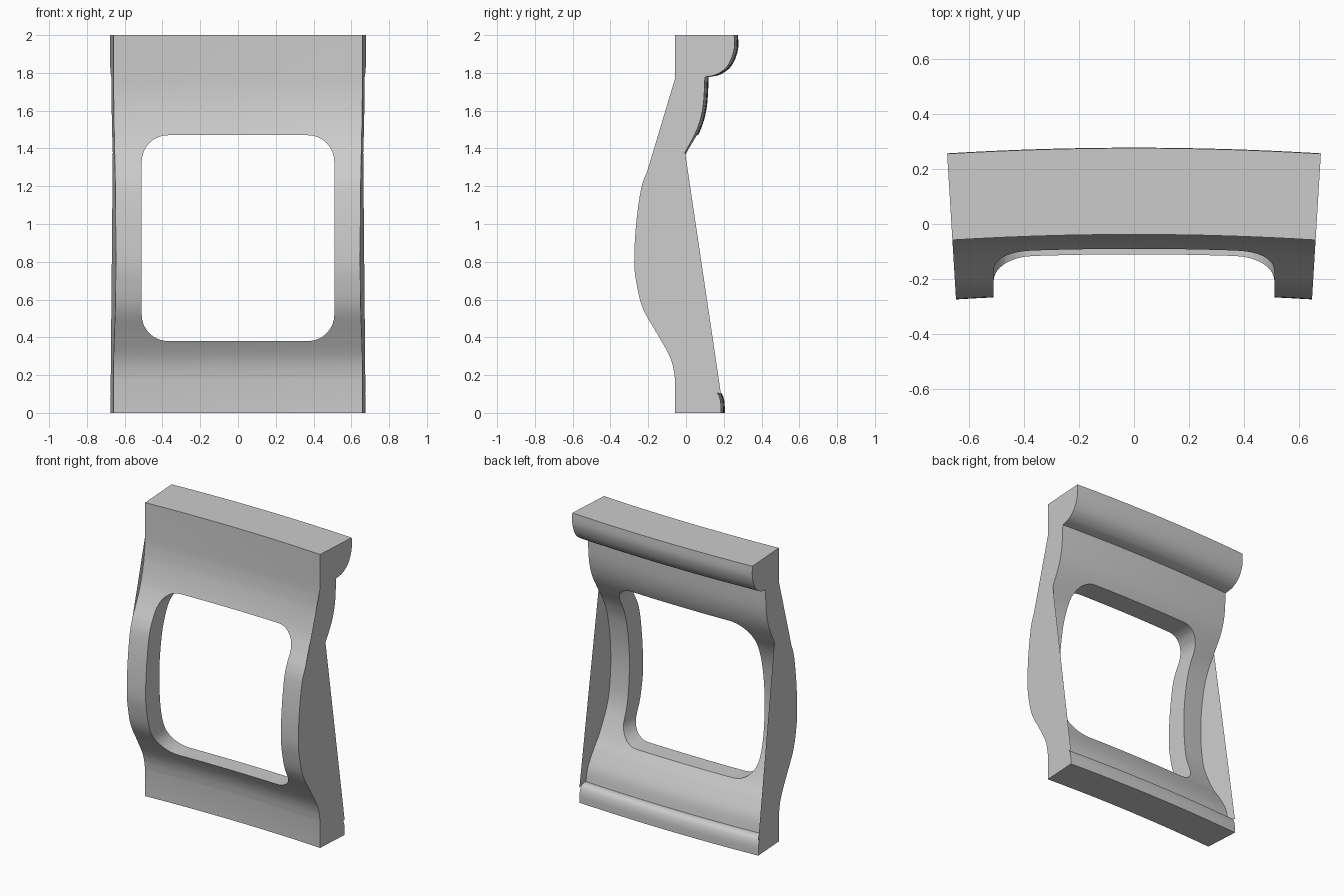
import bpy, bmesh, math
from mathutils import Vector

if "Cube" in bpy.data.objects:
    bpy.data.objects.remove(bpy.data.objects["Cube"])

AXIS_Y = -10.9                        # centre of the gentle plan curve
HALF = math.atan(0.66 / 10.845)       # half of the swept angle
SEGS = 16


def spline(pts, n=5):
    """Catmull-Rom curve through 2D points."""
    p = [Vector(q) for q in pts]
    p = [p[0]] + p + [p[-1]]
    out = []
    for i in range(1, len(p) - 2):
        a, b, c, d = p[i - 1:i + 3]
        for k in range(n):
            t = k / n
            out.append(0.5 * (2 * b + (c - a) * t + (2 * a - 5 * b + 4 * c - d) * t * t
                              + (3 * b - a - 3 * c + d) * t ** 3))
    return out + [p[-1]]


def place(q, ang):
    r = (q[0] - AXIS_Y) / math.cos(HALF)
    return (r * math.sin(ang), AXIS_Y + r * math.cos(ang), q[1])


def finish(bm, name):
    me = bpy.data.meshes.new(name)
    bm.to_mesh(me)
    bm.free()
    ob = bpy.data.objects.new(name, me)
    bpy.context.collection.objects.link(ob)
    return ob


# Profile pieces, (y, z) at the side edge
front_low = spline([(-.058, .18), (-.07, .25), (-.095, .317), (-.153, .42), (-.227, .55),
                    (-.26, .675), (-.274, .8), (-.264, 1.0), (-.237, 1.19), (-.205, 1.28)])
front_dip = spline([(-.205, 1.28), (-.155, 1.37), (-.11, 1.47), (-.075, 1.6),
                    (-.061, 1.7), (-.058, 1.77)])
nose = spline([(.255, 2), (.254, 1.92), (.222, 1.84), (.165, 1.793), (.1, 1.778)])
back_top = spline([(.1, 1.778), (.09, 1.62), (.058, 1.5), (-.005, 1.38)])
back_low = spline([(-.005, 1.38), (-.06, 1.28), (-.1, 1.15), (-.125, .95), (-.122, .75),
                   (-.095, .58), (-.02, .41), (.045, .31), (.1, .21), (.12, .12)])
lip = spline([(.12, .12), (.147, .118), (.17, .1), (.183, .06), (.185, 0)])
profile = ([Vector((-.058, 0))] + front_low + front_dip[1:] + [Vector((-.058, 2))]
           + nose + back_top[1:] + back_low[1:] + lip[1:])

# Curved panel: profile swept around the distant axis
bm = bmesh.new()
rings = [[bm.verts.new(place(q, -HALF + 2 * HALF * i / SEGS)) for q in profile]
         for i in range(SEGS + 1)]
n = len(profile)
for a, b in zip(rings, rings[1:]):
    for j in range(n):
        k = (j + 1) % n
        bm.faces.new((a[j], a[k], b[k], b[j]))
bm.faces.new(rings[0])
bm.faces.new(rings[-1])
bmesh.ops.recalc_face_normals(bm, faces=bm.faces)
panel = finish(bm, "back_panel")

# Rounded window cutter
bm = bmesh.new()
R, STEPS = .14, 8
outline = []
for cx, cz, start in ((.37, 1.33, 0), (-.37, 1.33, 90), (-.37, .52, 180), (.37, .52, 270)):
    for i in range(STEPS + 1):
        t = math.radians(start + 90 * i / STEPS)
        outline.append((cx + R * math.cos(t), -1, cz + R * math.sin(t)))
face = bm.faces.new([bm.verts.new(v) for v in outline])
ext = bmesh.ops.extrude_face_region(bm, geom=[face])
bmesh.ops.translate(bm, vec=(0, 2, 0),
                    verts=[v for v in ext["geom"] if isinstance(v, bmesh.types.BMVert)])
bmesh.ops.recalc_face_normals(bm, faces=bm.faces)
cutter = finish(bm, "window_cutter")
cutter.hide_render = True

mod = panel.modifiers.new("window", "BOOLEAN")
mod.operation, mod.object, mod.solver = "DIFFERENCE", cutter, "EXACT"
bpy.context.view_layer.objects.active = panel
panel.select_set(True)
bpy.ops.object.modifier_apply(modifier=mod.name)
bpy.data.objects.remove(cutter)
bpy.ops.object.shade_smooth_by_angle(angle=math.radians(30))

# Thin side webs filling the hollows behind and in front of the panel
for side, ang in (("left", -HALF), ("right", HALF)):
    bm = bmesh.new()
    for pts in (back_low + [Vector((.185, .1))], front_dip):
        bm.faces.new([bm.verts.new(place(q, ang)) for q in pts])
    for f in bm.faces:
        f.normal_update()
        if f.normal.x * ang < 0:
            f.normal_flip()
    bmesh.ops.triangulate(bm, faces=bm.faces)
    finish(bm, side + "_side_web")
